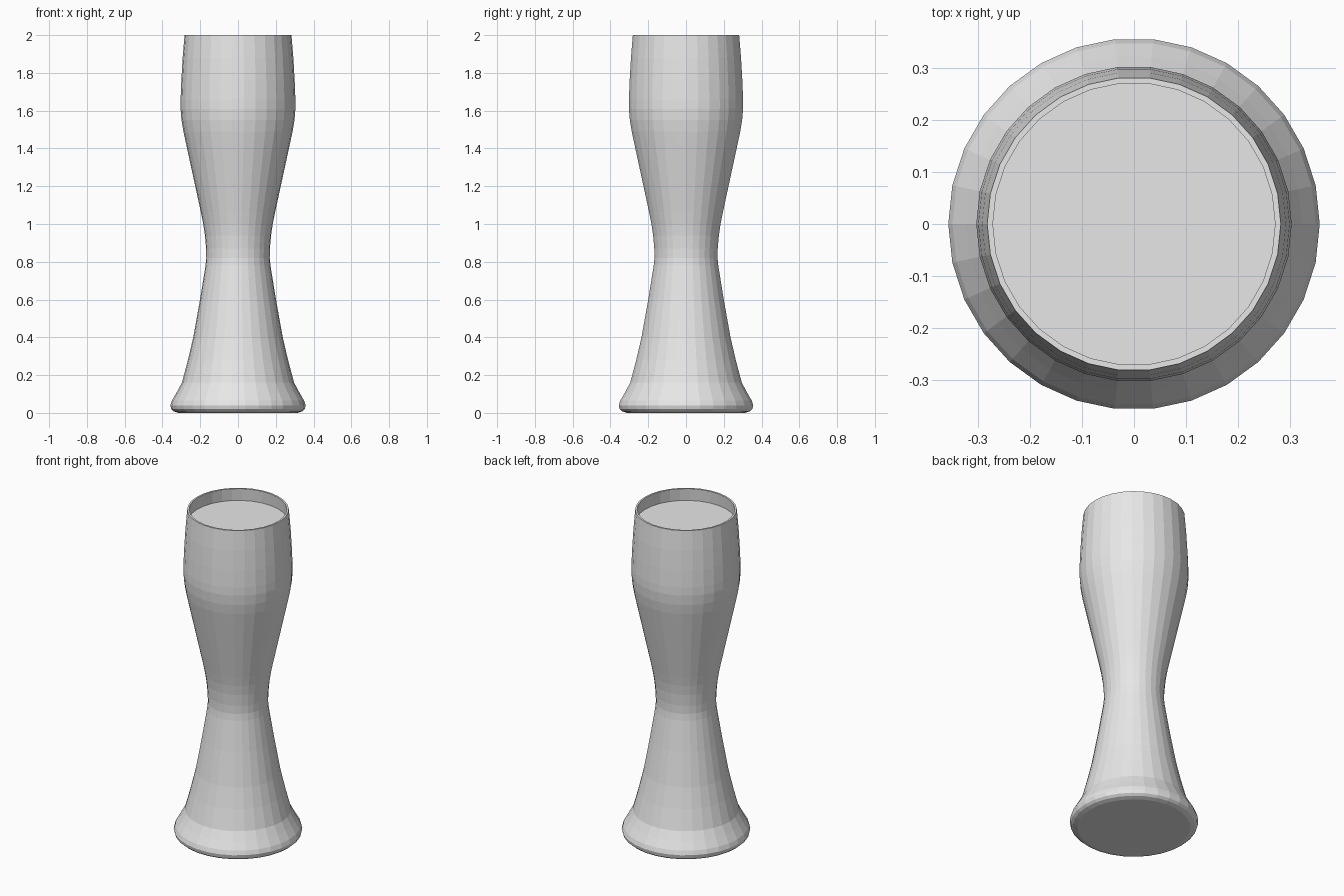
import bpy, bmesh, math

if "Cube" in bpy.data.objects:
    bpy.data.objects.remove(bpy.data.objects["Cube"])

SIDES = 30


def material(name, rgb):
    m = bpy.data.materials.new(name)
    m.diffuse_color = (*rgb, 1)
    m.use_nodes = True
    m.node_tree.nodes["Principled BSDF"].inputs["Base Color"].default_value = m.diffuse_color
    return m


def lathe(name, profile, mat, cap_start=False, cap_end=False):
    """Revolve (radius, z) points around z; profile runs upward on outer faces."""
    bm = bmesh.new()
    rings = []
    for r, z in profile:
        rings.append([bm.verts.new((r * math.cos(2 * math.pi * i / SIDES),
                                    r * math.sin(2 * math.pi * i / SIDES), z))
                      for i in range(SIDES)])
    for a, b in zip(rings, rings[1:]):
        for i in range(SIDES):
            j = (i + 1) % SIDES
            bm.faces.new((a[i], a[j], b[j], b[i]))
    if cap_start:
        bm.faces.new(rings[0][::-1])
    if cap_end:
        bm.faces.new(rings[-1])
    me = bpy.data.meshes.new(name)
    bm.to_mesh(me)
    bm.free()
    me.materials.append(mat)
    ob = bpy.data.objects.new(name, me)
    bpy.context.collection.objects.link(ob)
    return ob


grey = material("pale grey", (0.8, 0.8, 0.8))

# Outer silhouette: flared foot, narrow waist, bulged top
outer = [(0.315, 0.0), (0.34, 0.008), (0.353, 0.02), (0.358, 0.04), (0.35, 0.065),
         (0.324, 0.11), (0.297, 0.16), (0.265, 0.28), (0.237, 0.40), (0.201, 0.60),
         (0.172, 0.78), (0.168, 0.82), (0.169, 0.87), (0.175, 0.94),
         (0.184, 1.0), (0.196, 1.06), (0.235, 1.24), (0.274, 1.42),
         (0.289, 1.49), (0.299, 1.55), (0.304, 1.61), (0.304, 1.66),
         (0.300, 1.76), (0.293, 1.88), (0.283, 2.0)]

# Glass wall: outer skin, thin rim, then inner skin down to the thick bottom
WALL = 0.011
inner = [(r - WALL, z) for r, z in reversed(outer) if z > 0.15]
lathe("glass", outer + inner, grey, cap_start=True, cap_end=True)

# Drink surface just below the rim
lathe("drink", [(0.279, 1.923), (0.279, 1.925)], grey, cap_start=True, cap_end=True)
